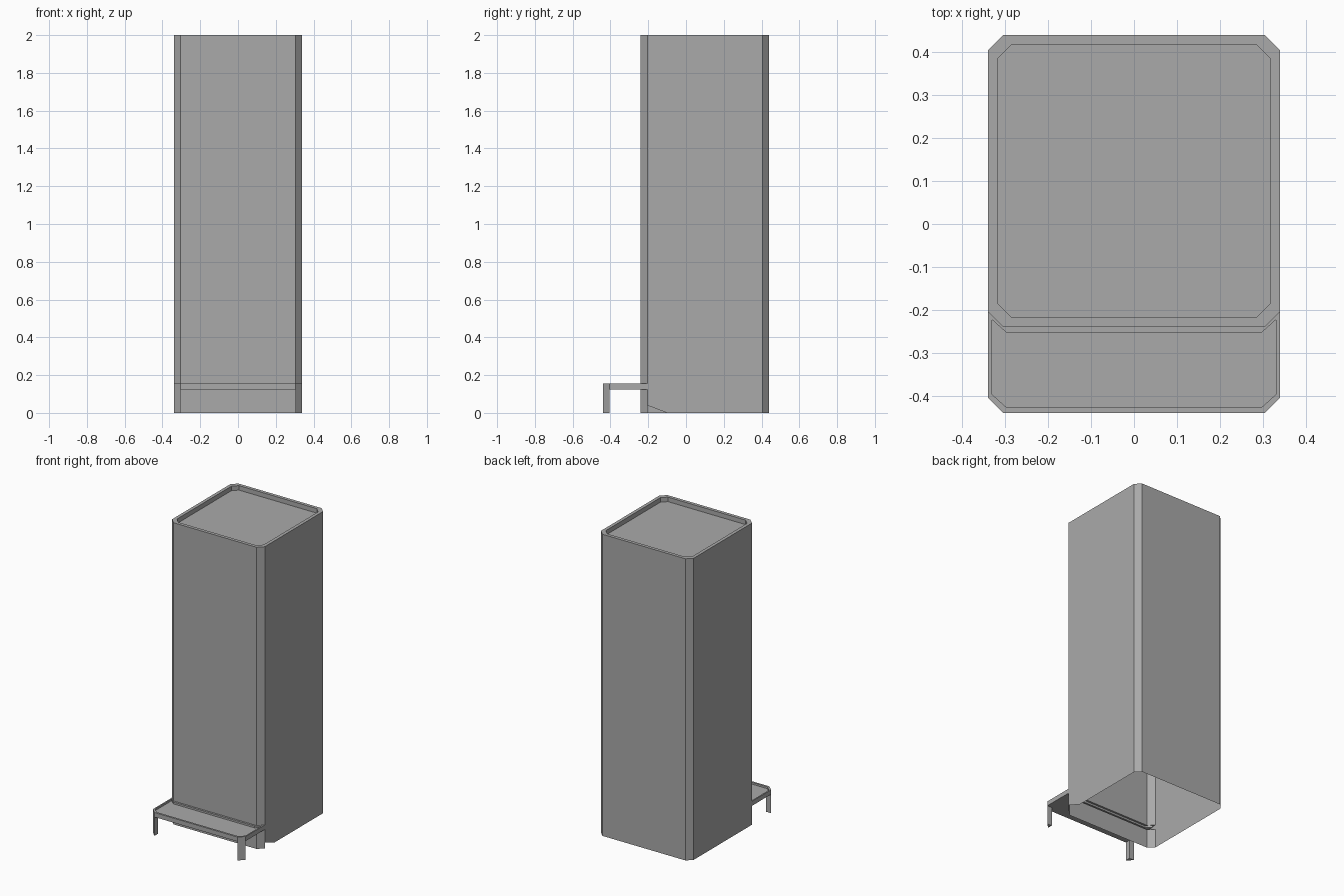
import bpy
import bmesh

cube = bpy.data.objects.get("Cube")
if cube:
    bpy.data.objects.remove(cube, do_unlink=True)

GREY = (0.4, 0.4, 0.4, 1.0)
grey = bpy.data.materials.new("plain grey")
grey.use_nodes = True
grey.diffuse_color = GREY
grey.node_tree.nodes["Principled BSDF"].inputs["Base Color"].default_value = GREY

W, C = 0.34, 0.035              # half width and corner chamfer
FRONT, BACK = -0.24, 0.44       # tower depth
PORCH = -0.44                   # front of the porch
LOW, HIGH, TOP = 0.125, 0.155, 2.0


def ring(bm, outline, z, centre_y=0.0, sx=1.0, sy=1.0):
    """Place an outline at a height, scaled about its centre."""
    return [bm.verts.new((x * sx, centre_y + (y - centre_y) * sy, z)) for x, y in outline]


def bridge(bm, a, b, skip=()):
    """Join two rings with quads, leaving out the listed sides."""
    n = len(a)
    for i in range(n):
        if i not in skip:
            bm.faces.new((a[i], a[(i + 1) % n], b[(i + 1) % n], b[i]))


def finish(bm, name):
    mesh = bpy.data.meshes.new(name)
    bm.to_mesh(mesh)
    bm.free()
    mesh.materials.append(grey)
    obj = bpy.data.objects.new(name, mesh)
    bpy.context.collection.objects.link(obj)
    return obj


# Tower shell: open underneath, with a slot where the porch roof joins
plan = [(-W, FRONT + C), (-W + C, FRONT), (W - C, FRONT), (W, FRONT + C),
        (W, BACK - C), (W - C, BACK), (-W + C, BACK), (-W, BACK - C)]
mid = (FRONT + BACK) / 2
bm = bmesh.new()
ground, slot_low, slot_high, rim = [ring(bm, plan, z) for z in (0, LOW, HIGH, TOP)]
bridge(bm, ground, slot_low, skip=(3,))
bridge(bm, slot_low, slot_high, skip=(0, 1, 2))
bridge(bm, slot_high, rim)

# Lower right wall with a small notch at its front foot
notch_top = bm.verts.new((W, FRONT + C, 0.04))
notch_foot = bm.verts.new((W, -0.1, 0))
bm.faces.new((notch_top, notch_foot, ground[4], slot_low[4], slot_low[3]))

# Parapet and sunken roof
inner = ring(bm, plan, TOP, mid, 0.935, 0.935)
roof = ring(bm, plan, TOP - 0.03, mid, 0.935, 0.935)
bridge(bm, rim, inner)
bridge(bm, inner, roof)
bm.faces.new(roof)
finish(bm, "tower")

# Porch roof: hollow slab wrapped around the tower front, with a low rim
slab = [(-W, PORCH + C), (-W + C, PORCH), (W - C, PORCH), (W, PORCH + C),
        (W, FRONT + C), (W - C, FRONT), (-W + C, FRONT), (-W, FRONT + C)]
mid = (PORCH + FRONT) / 2
bm = bmesh.new()
under, edge = ring(bm, slab, LOW), ring(bm, slab, HIGH)
lip = ring(bm, slab, HIGH, mid, 0.974, 0.87)
deck = ring(bm, slab, HIGH - 0.012, mid, 0.974, 0.87)
bridge(bm, under, edge, skip=(4, 5, 6))
bridge(bm, edge, lip)
bridge(bm, lip, deck)
bm.faces.new(deck)
bm.faces.new(under[::-1])
finish(bm, "porch_roof")

# Triangular porch posts under the front corners
for side, name in ((1, "left_post"), (-1, "right_post")):
    tri = [(side * (W - C), PORCH), (side * W, PORCH + C), (side * (W - C), PORCH + C)]
    bm = bmesh.new()
    foot, head = ring(bm, tri, 0), ring(bm, tri, LOW)
    bridge(bm, foot, head)
    bm.faces.new(foot[::-1])
    bmesh.ops.recalc_face_normals(bm, faces=bm.faces[:])
    if side < 0:
        # Outer side of an open prism faces away from its axis
        axis = sum((v.co.x for v in foot)) / 3
        for f in bm.faces:
            c = f.calc_center_median()
            if abs(f.normal.z) < 0.5 and f.normal.x * (c.x - axis) < -0.001:
                f.normal_flip()
    finish(bm, name)
